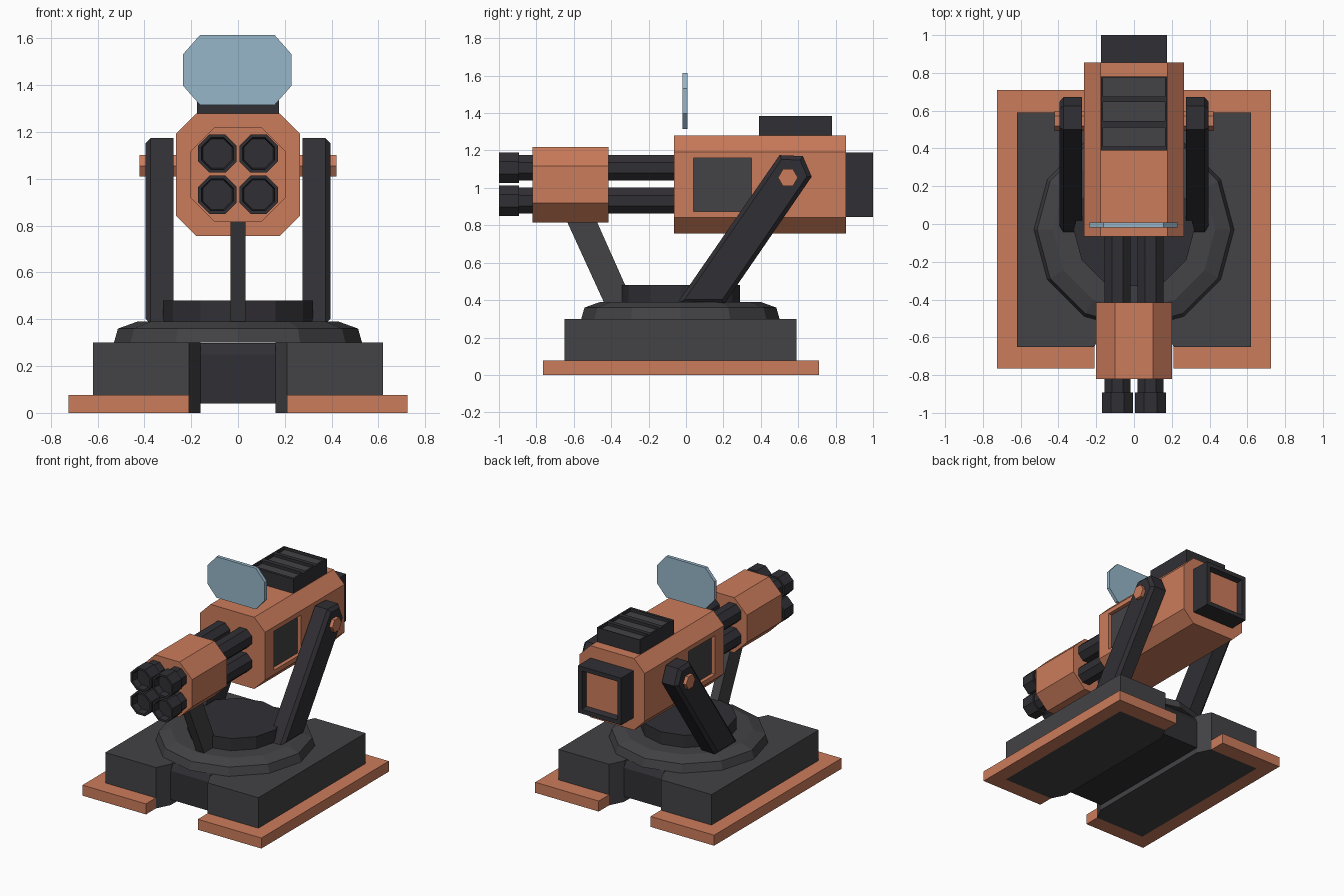
import bpy, bmesh
from math import sin, cos, tau, sqrt
from mathutils import Vector

if "Cube" in bpy.data.objects:
    bpy.data.objects.remove(bpy.data.objects["Cube"])


def material(name, r, g, b):
    m = bpy.data.materials.new(name)
    m.diffuse_color = (r, g, b, 1)
    m.use_nodes = True
    m.node_tree.nodes["Principled BSDF"].inputs["Base Color"].default_value = m.diffuse_color
    return m


ORANGE = material("orange_paint", 0.60, 0.20, 0.105)
GREY = material("grey_metal", 0.056, 0.055, 0.061)
DARK = material("dark_metal", 0.030, 0.028, 0.034)
GLASS = material("blue_glass", 0.31, 0.47, 0.59)


def finish(name, bm, mat, mirror=False):
    bmesh.ops.recalc_face_normals(bm, faces=bm.faces)
    me = bpy.data.meshes.new(name)
    bm.to_mesh(me)
    bm.free()
    ob = bpy.data.objects.new(name, me)
    bpy.context.collection.objects.link(ob)
    if mat:
        me.materials.append(mat)
    if mirror:
        ob.modifiers.new("mirror", 'MIRROR')
    return ob


def prism(name, pts, axis, a, b, mat, mirror=False, bevel_end=0):
    """Extrude a 2D profile along an axis from a to b, optionally chamfering the b end."""
    place = {'X': lambda p, t: (t, p[0], p[1]),
             'Y': lambda p, t: (p[0], t, p[1]),
             'Z': lambda p, t: (p[0], p[1], t)}[axis]
    bm = bmesh.new()
    lo = [bm.verts.new(place(p, a)) for p in pts]
    hi = [bm.verts.new(place(p, b)) for p in pts]
    n = len(pts)
    bm.faces.new(lo)
    end = bm.faces.new(hi)
    for i in range(n):
        j = (i + 1) % n
        bm.faces.new((lo[i], lo[j], hi[j], hi[i]))
    if bevel_end:
        bmesh.ops.recalc_face_normals(bm, faces=bm.faces)
        bmesh.ops.bevel(bm, geom=list(end.edges), offset=bevel_end,
                        segments=1, affect='EDGES')
    return finish(name, bm, mat, mirror)


def rect(x0, x1, y0, y1):
    return [(x0, y0), (x1, y0), (x1, y1), (x0, y1)]


def octagon(hx, hz, c, d=None, cx=0, cz=0):
    d = d or c
    return [(cx + x, cz + z) for x, z in (
        (hx - c, -hz), (hx, d - hz), (hx, hz - d), (hx - c, hz),
        (c - hx, hz), (-hx, hz - d), (-hx, d - hz), (c - hx, -hz))]


def lathe(name, profile, sides, cy, mat):
    bm = bmesh.new()
    rings = [[bm.verts.new((r * cos(tau * i / sides), cy + r * sin(tau * i / sides), z))
              for i in range(sides)] for r, z in profile]
    for lo, hi in zip(rings, rings[1:]):
        for i in range(sides):
            j = (i + 1) % sides
            bm.faces.new((lo[i], lo[j], hi[j], hi[i]))
    bm.faces.new(rings[0])
    bm.faces.new(rings[-1])
    return finish(name, bm, mat)


def recess(ob, normal, rim, depth, taper, floor_mat=None):
    """Sink the face pointing along normal, leaving a rim."""
    if floor_mat:
        ob.data.materials.append(floor_mat)
    bm = bmesh.new()
    bm.from_mesh(ob.data)
    bm.normal_update()
    face = [f for f in bm.faces if f.normal.dot(Vector(normal)) > 0.99]
    bmesh.ops.inset_region(bm, faces=face, thickness=rim)
    bmesh.ops.inset_region(bm, faces=face, thickness=taper, depth=-depth)
    if floor_mat:
        for f in face:
            f.material_index = 1
    bm.to_mesh(ob.data)
    bm.free()


def cut(ob, cutter):
    mod = ob.modifiers.new("cut", 'BOOLEAN')
    mod.operation = 'DIFFERENCE'
    mod.solver = 'EXACT'
    mod.object = cutter
    cutter.hide_render = True
    cutter.hide_viewport = True


# Base: C-shaped foot plates, side blocks and a raised middle block
prism("foot_plate", [(.21, -.765), (.725, -.765), (.725, .71), (.21, .71), (.21, .59),
                     (.62, .59), (.62, -.65), (.21, -.65)], 'Z', 0, .077, ORANGE, True)
prism("base_side", [(.16, -.55), (.21, -.65), (.62, -.65), (.62, .59), (.21, .59), (.16, .49)],
      'Z', 0, .30, GREY, True)
prism("base_middle", [(-.55, .04), (-.55, .25), (-.52, .298), (.46, .298), (.49, .25), (.49, .04)],
      'X', -.161, .161, DARK)

# Turntable
lathe("turntable_ring", [(.53, .30), (.513, .36), (.43, .39)], 12, -.03, GREY)
lathe("turntable_drum", [(.32, .38), (.32, .48)], 12, -.03, DARK)

# Support arms and pivot pins
prism("rear_arm", [(-.05, .38), (.50, 1.175), (.625, 1.17), (.672, 1.06), (.205, .38)],
      'X', .275, .395, DARK, True, bevel_end=.022)
prism("front_arm", [(-.65, .85), (-.49, .85), (-.285, .39), (-.435, .38)],
      'X', -.032, .032, GREY)
prism("pivot_pin", [(.545 + .053 * cos(tau * i / 6), 1.055 + .053 * sin(tau * i / 6))
                    for i in range(6)], 'X', .25, .42, ORANGE, True)

# Main body with recessed side panels
body = prism("main_body", octagon(.264, .2625, .087, cz=1.0175), 'Y', -.065, .855, ORANGE)
for side in (-1, 1):
    cut(body, prism("panel_cutter", rect(.04, .35, .875, 1.16), 'X',
                    side * .232, side * .32, None))
prism("side_panel", rect(.04, .35, .875, 1.16), 'X', .22, .236, GREY, True)

# Rear block with an orange plate set into it
rear = prism("rear_block", rect(-.175, .175, .845, 1.19), 'Y', .85, 1.0, DARK)
recess(rear, (0, 1, 0), .045, .04, .015, ORANGE)

# Vent box with three sunken slats
vent = prism("vent_box", rect(-.175, .175, .39, .78), 'Z', 1.27, 1.385, DARK)
for y in (.46, .595, .725):
    cut(vent, prism("vent_cutter", rect(-.163, .163, y - .05, y + .05), 'Z', 1.36, 1.45, None))
    prism("vent_slat", rect(-.163, .163, y - .05, y + .05), 'Z', 1.35, 1.364, GREY)

# Sight glass
prism("sight_glass", octagon(.232, .15, .073, .083, cx=-.003, cz=1.465), 'Y', -.018, .007, GLASS)

# Barrel clamp and four barrels with hollow muzzles
prism("barrel_clamp", octagon(.202, .202, .102, cz=1.018), 'Y', -.82, -.415, ORANGE)
k = 2 - sqrt(2)
for x in (-.088, .088):
    for z in (.932, 1.108):
        prism("barrel", octagon(.069, .069, .069 * k, cx=x, cz=z), 'Y', -.91, -.05, DARK)
        muzzle = prism("muzzle", octagon(.082, .082, .082 * k, cx=x, cz=z), 'Y', -1.0, -.893, DARK)
        recess(muzzle, (0, -1, 0), .015, .05, .006)
